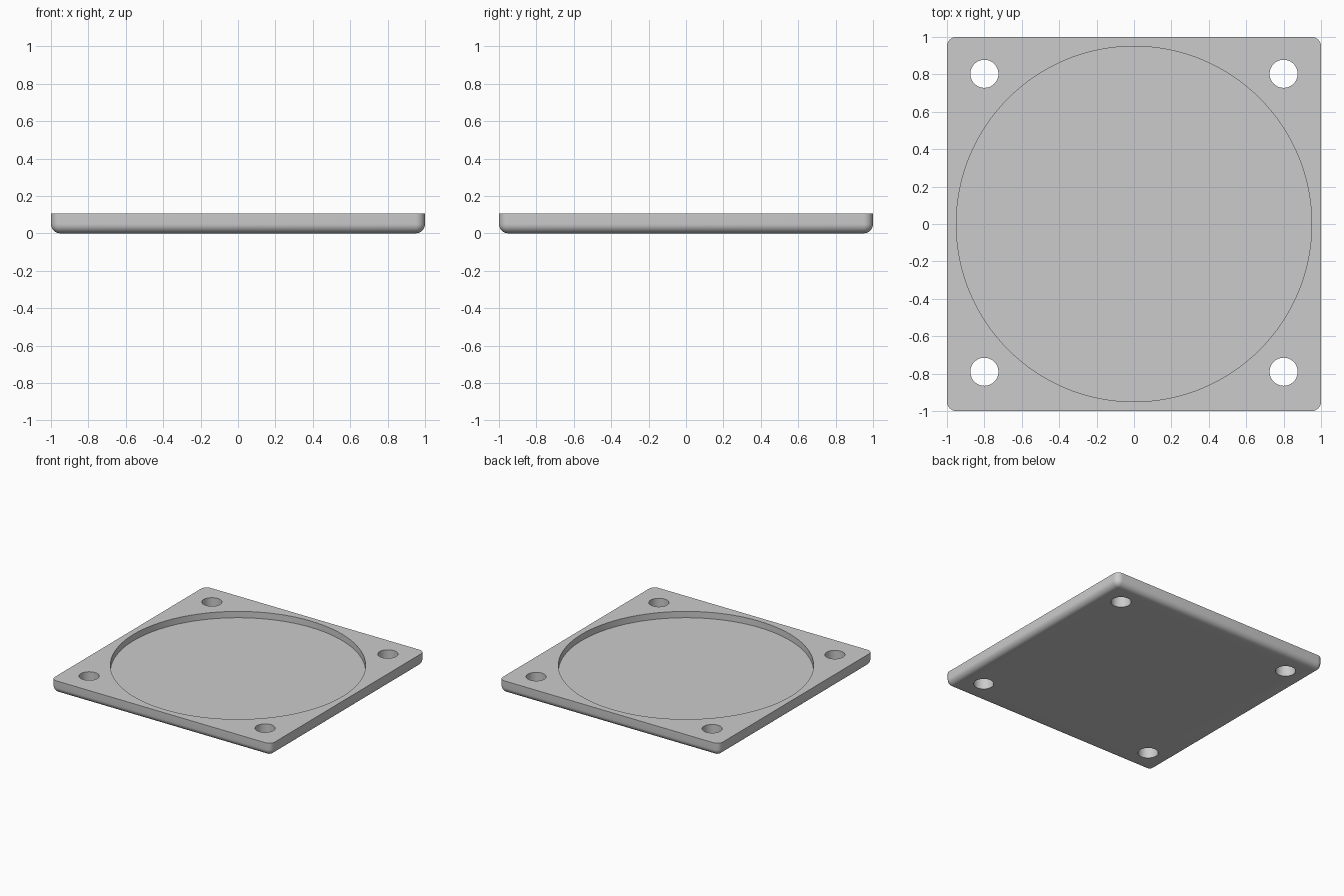
import bpy, bmesh, math

old = bpy.data.objects.get("Cube")
if old:
    bpy.data.objects.remove(old, do_unlink=True)

HEIGHT = 0.105
FLOOR = 0.053
FILLET = 0.05

grey = bpy.data.materials.new("plain_grey")
grey.use_nodes = True
colour = (0.6, 0.6, 0.6, 1)
grey.diffuse_color = colour
grey.node_tree.nodes["Principled BSDF"].inputs["Base Color"].default_value = colour


def make_object(name, bm):
    mesh = bpy.data.meshes.new(name)
    bm.to_mesh(mesh)
    bm.free()
    obj = bpy.data.objects.new(name, mesh)
    bpy.context.collection.objects.link(obj)
    mesh.materials.append(grey)
    return obj


def cutter(name, x, y, z0, radius, sides):
    """Vertical cylinder from z0 to above the plate."""
    bm = bmesh.new()
    depth = HEIGHT + 0.1 - z0
    bmesh.ops.create_cone(bm, cap_ends=True, segments=sides,
                          radius1=radius, radius2=radius, depth=depth)
    bmesh.ops.translate(bm, vec=(x, y, z0 + depth / 2), verts=bm.verts)
    obj = make_object(name, bm)
    obj.hide_render = True
    return obj


# Square plate: rounded corners and bottom rim, sharp top rim
bm = bmesh.new()
bmesh.ops.create_cube(bm, size=1)
bmesh.ops.scale(bm, vec=(2, 2, HEIGHT), verts=bm.verts)
bmesh.ops.translate(bm, vec=(0, 0, HEIGHT / 2), verts=bm.verts)
rounded = [e for e in bm.edges if any(v.co.z < 0.01 for v in e.verts)]
bmesh.ops.bevel(bm, geom=rounded, offset=FILLET, segments=8, profile=0.5,
                affect='EDGES', clamp_overlap=True)
plate = make_object("mounting_plate", bm)

# Round recess and four corner through-holes
cutters = [cutter("recess_cutter", 0, 0, FLOOR, 0.95, 128)]
for x in (-0.8, 0.8):
    for y in (-0.79, 0.803):
        cutters.append(cutter("hole_cutter", x, y, -0.1, 0.075, 48))

for c in cutters:
    mod = plate.modifiers.new("cut", 'BOOLEAN')
    mod.operation = 'DIFFERENCE'
    mod.solver = 'EXACT'
    mod.object = c

bpy.context.view_layer.objects.active = plate
plate.select_set(True)
for mod in list(plate.modifiers):
    bpy.ops.object.modifier_apply(modifier=mod.name)
for c in cutters:
    bpy.data.objects.remove(c, do_unlink=True)

bpy.ops.object.shade_smooth_by_angle(angle=math.radians(30))
